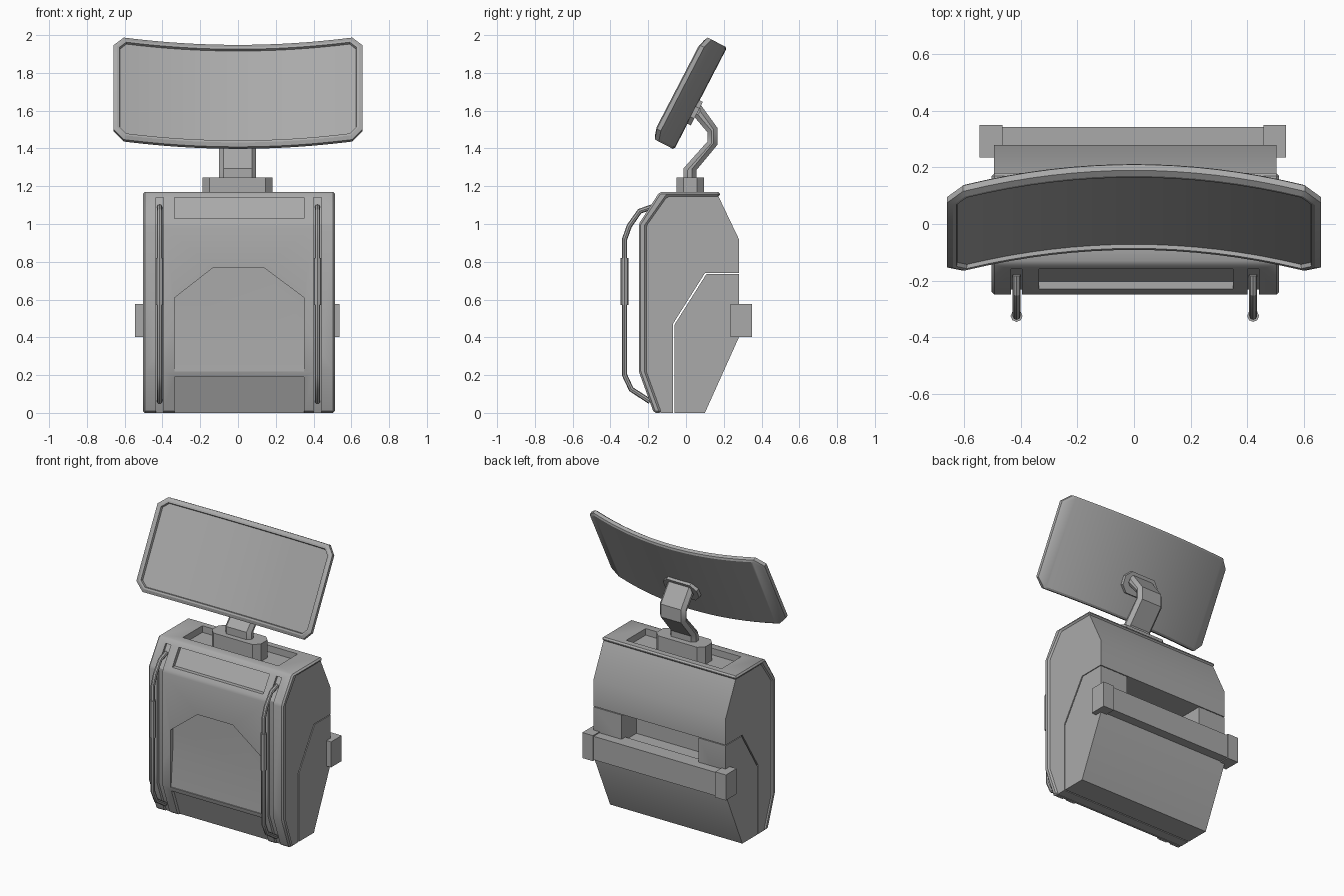
import bpy, bmesh, math
from mathutils import Vector

if "Cube" in bpy.data.objects:
    bpy.data.objects.remove(bpy.data.objects["Cube"])

GREY = (0.4, 0.4, 0.4, 1.0)
mat = bpy.data.materials.new("plain_grey")
mat.use_nodes = True
mat.diffuse_color = GREY
mat.node_tree.nodes["Principled BSDF"].inputs["Base Color"].default_value = GREY
parts = []


def finish(name, bm):
    bmesh.ops.recalc_face_normals(bm, faces=bm.faces)
    mesh = bpy.data.meshes.new(name)
    bm.to_mesh(mesh)
    bm.free()
    mesh.materials.append(mat)
    ob = bpy.data.objects.new(name, mesh)
    bpy.context.collection.objects.link(ob)
    parts.append(ob)
    return ob


def prism_bm(points, axis, a, b):
    """Extrude a 2D outline along an axis from a to b."""
    place = {"x": lambda p, t: (t, p[0], p[1]),
             "y": lambda p, t: (p[0], t, p[1]),
             "z": lambda p, t: (p[0], p[1], t)}[axis]
    bm = bmesh.new()
    lo = [bm.verts.new(place(p, a)) for p in points]
    hi = [bm.verts.new(place(p, b)) for p in points]
    bm.faces.new(lo)
    bm.faces.new(hi)
    for i in range(len(lo)):
        j = (i + 1) % len(lo)
        bm.faces.new((lo[i], lo[j], hi[j], hi[i]))
    bmesh.ops.recalc_face_normals(bm, faces=bm.faces)
    return bm


def prism(name, points, axis, a, b):
    return finish(name, prism_bm(points, axis, a, b))


def box(name, x, y, z):
    return prism(name, [(x[0], y[0]), (x[1], y[0]), (x[1], y[1]), (x[0], y[1])], "z", *z)


def octagon(x0, x1, y0, y1, c):
    return [(x0 + c, y0), (x1 - c, y0), (x1, y0 + c), (x1, y1 - c),
            (x1 - c, y1), (x0 + c, y1), (x0, y1 - c), (x0, y0 + c)]


def apply(ob, kind, **settings):
    mod = ob.modifiers.new(kind, kind)
    for key, value in settings.items():
        setattr(mod, key, value)
    bpy.context.view_layer.objects.active = ob
    bpy.ops.object.modifier_apply(modifier=mod.name)


def cut(targets, cutter):
    for ob in targets:
        apply(ob, "BOOLEAN", operation="DIFFERENCE", solver="EXACT", object=cutter)
    parts.remove(cutter)
    bpy.data.objects.remove(cutter)


def shift(points, d):
    return [(y + d, z) for y, z in points]


# Front shell with its overhanging lid
front = [(-0.17, 0), (-0.25, 0.22), (-0.25, 1.0), (-0.14, 1.17)]
shell = prism("front_shell", front + [(0.18, 1.17), (0.18, 1.145), (-0.10, 1.145),
              (-0.21, 0.99), (-0.21, 0.22), (-0.13, 0)], "x", -0.503, 0.513)
apply(shell, "BEVEL", width=0.01, segments=1, limit_method="ANGLE")

# Upper body, split from the lower body by a thin stepped gap
body = prism("upper_body", [(-0.135, 0), (-0.215, 0.22), (-0.215, 1.0), (-0.11, 1.15),
             (0.17, 1.15), (0.28, 0.92), (0.28, 0.74), (0.10, 0.74),
             (-0.07, 0.47), (-0.07, 0)], "x", -0.495, 0.503)
lower = prism("lower_body", [(-0.062, 0), (0.10, 0), (0.28, 0.40), (0.28, 0.735),
              (0.108, 0.735), (-0.062, 0.465)], "x", -0.495, 0.503)
cut([lower], box("cutter", (-0.29, 0.29), (0.12, 0.5), (0.55, 0.9)))

# Recesses in the front: shield, sloping pocket, bottom panel, top window
L, R = -0.335, 0.35
cut([shell], prism("cutter", [(L, 0.46), (R, 0.46), (R, 0.61), (0.135, 0.77),
                              (-0.13, 0.77), (L, 0.61)], "y", -0.5, -0.225))
cut([shell], prism("cutter", [(-0.5, 0.22), (-0.243, 0.22), (-0.225, 0.46), (-0.5, 0.46)], "x", L, R))
cut([shell], prism("cutter", [(-0.5, -0.05), (-0.13, -0.05), (-0.217, 0.19), (-0.5, 0.19)], "x", L, R))
cut([shell], prism("cutter", [(-0.5, 1.03), (-0.203, 1.03), (-0.131, 1.14), (-0.5, 1.14)], "x", L, R))

# Long grooves behind the rods
groove = [(-0.15, -0.055)] + front[1:3] + [(-0.16, 1.14)]
for x in (-0.415, 0.421):
    cut([shell], prism("cutter", shift(groove, 0.018) + [(-0.5, 1.14), (-0.5, -0.055)],
                       "x", x - 0.02, x + 0.02))

# Recess in the lid and the stand base sitting in it
cut([shell, body], box("cutter", (-0.36, 0.36), (-0.08, 0.13), (1.125, 1.4)))
prism("stand_base", octagon(-0.188, 0.182, -0.05, 0.095, 0.037), "z", 1.115, 1.245)

# Bent arm with chamfered edges
bm = prism_bm([(-0.013, 1.2), (-0.013, 1.295), (0.114, 1.437), (0.114, 1.485), (0.035, 1.578),
               (0.075, 1.635), (0.167, 1.508), (0.167, 1.42), (0.055, 1.285), (0.055, 1.2)],
              "x", -0.1, 0.095)
rims = [e for e in bm.edges if abs(e.verts[0].co.x - e.verts[1].co.x) < 0.01]
bmesh.ops.bevel(bm, geom=rims, offset=0.022, segments=1, affect="EDGES")
finish("stand_arm", bm)

# Curved screen: chamfered slab, framed front, sliced and bent
HALF, SAG, TILT = 0.66, 0.10, math.radians(-27.4)
bm = prism_bm(octagon(-HALF, HALF, -0.304, 0.304, 0.055), "y", 0.0, 0.035)
for side, steps in ((-1, ((0.02, 0.012), (0.012, 0), (0.004, -0.014))), (1, ((0.012, 0.008),))):
    face = max(bm.faces, key=lambda f: f.normal.y * side)
    if side < 0:
        for v in face.verts:
            v.co.y += 0.012
    for thickness, depth in steps:
        bmesh.ops.inset_region(bm, faces=[face], thickness=thickness, depth=depth,
                               use_even_offset=True)
SLICES = 18
for i in range(1, SLICES):
    x = -HALF + 2 * HALF * i / SLICES
    bmesh.ops.bisect_plane(bm, geom=bm.verts[:] + bm.edges[:] + bm.faces[:], dist=1e-5,
                           plane_co=(x, 0, 0), plane_no=(1, 0, 0))
for v in bm.verts:
    v.co.y -= SAG * (v.co.x / HALF) ** 2
screen = finish("curved_screen", bm)
plate = prism("screen_mount", octagon(-0.13, 0.125, -0.15, -0.01, 0.04), "y", 0.02, 0.062)
for ob in (screen, plate):
    ob.location = (0, 0.039, 1.684)
    ob.rotation_euler = (TILT, 0, 0)


# Side rods with thicker grips
def tube(name, x, path, radius):
    curve = bpy.data.curves.new(name, "CURVE")
    curve.dimensions = "3D"
    curve.bevel_depth = radius
    curve.bevel_resolution = 2
    curve.use_fill_caps = True
    spline = curve.splines.new("POLY")
    spline.points.add(len(path) - 1)
    for point, (y, z) in zip(spline.points, path):
        point.co = (x, y, z, 1)
    curve.materials.append(mat)
    ob = bpy.data.objects.new(name, curve)
    bpy.context.collection.objects.link(ob)
    bpy.ops.object.select_all(action="DESELECT")
    ob.select_set(True)
    bpy.context.view_layer.objects.active = ob
    bpy.ops.object.convert(target="MESH")
    parts.append(bpy.context.view_layer.objects.active)


rod = [(-0.18, 1.09), (-0.245, 1.068), (-0.30, 0.99), (-0.325, 0.92),
       (-0.325, 0.2), (-0.29, 0.125), (-0.19, 0.06)]
for side, x in (("right", -0.415), ("left", 0.421)):
    tube(side + "_rod", x, rod, 0.014)
    tube(side + "_grip", x, [(-0.325, 0.57), (-0.325, 0.82)], 0.021)

# Rear bar with end blocks
box("rear_bar", (-0.47, 0.462), (0.24, 0.343), (0.41, 0.57))
box("right_bar_end", (-0.546, -0.465), (0.235, 0.35), (0.403, 0.577))
box("left_bar_end", (0.457, 0.538), (0.235, 0.35), (0.403, 0.577))

# Smooth shading with sharp edges kept
bpy.ops.object.select_all(action="DESELECT")
for ob in parts:
    ob.select_set(True)
bpy.context.view_layer.objects.active = parts[0]
bpy.ops.object.shade_smooth_by_angle(angle=math.radians(30))
